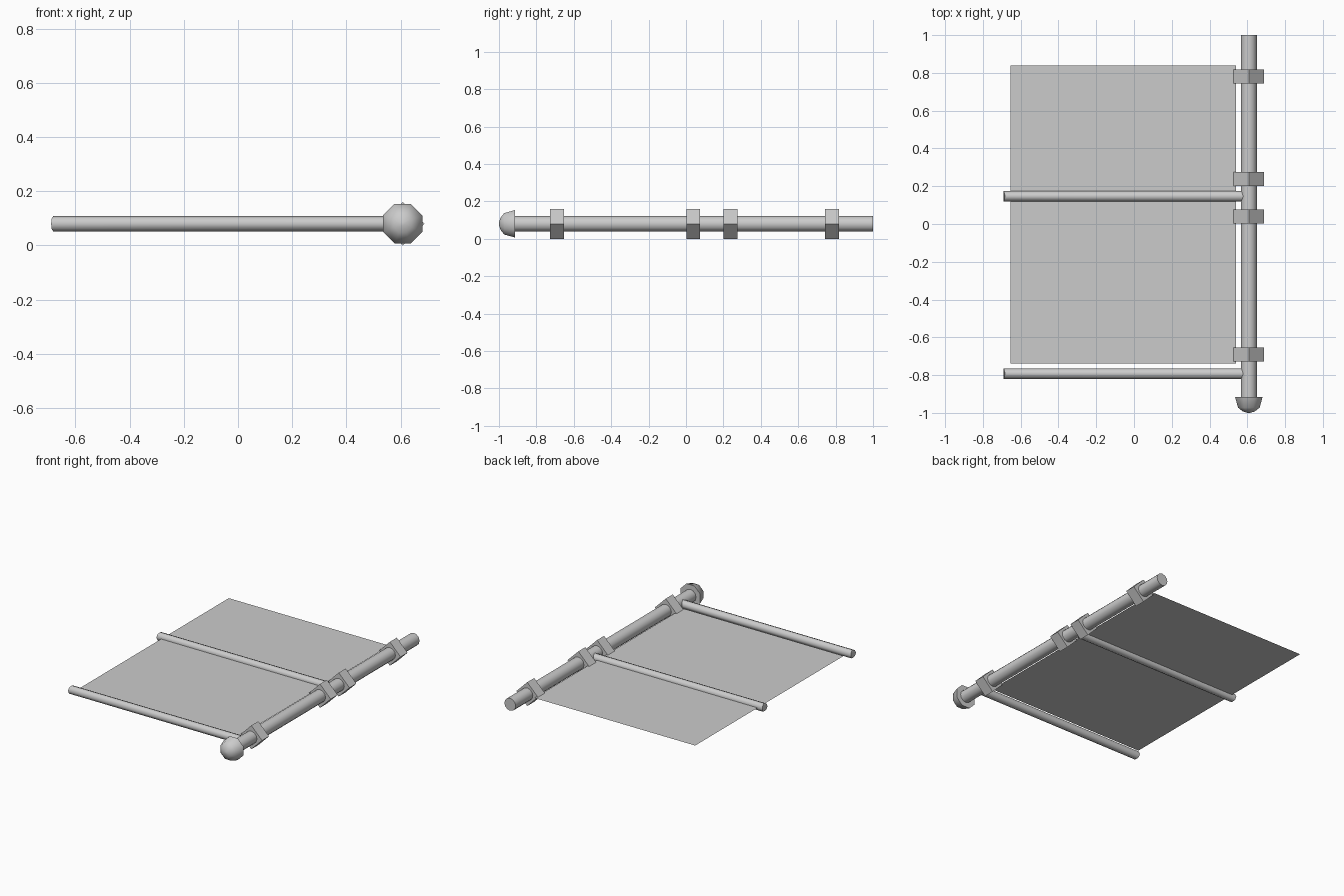
import bpy, bmesh, math
from mathutils import Vector

if "Cube" in bpy.data.objects:
    bpy.data.objects.remove(bpy.data.objects["Cube"])

POLE_X, MID_Z = 0.608, 0.08


def finish(name, bm, angle=None):
    bmesh.ops.recalc_face_normals(bm, faces=bm.faces)
    mesh = bpy.data.meshes.new(name)
    bm.to_mesh(mesh)
    bm.free()
    obj = bpy.data.objects.new(name, mesh)
    bpy.context.collection.objects.link(obj)
    if angle:
        bpy.ops.object.select_all(action='DESELECT')
        obj.select_set(True)
        bpy.context.view_layer.objects.active = obj
        bpy.ops.object.shade_smooth_by_angle(angle=math.radians(angle))
    return obj


def lathe_y(name, profile, sides, turn=0.0, angle=None):
    """Rings of (y, radius) around the pole axis, closed at both ends."""
    bm = bmesh.new()
    rings = []
    for y, r in profile:
        rings.append([bm.verts.new((POLE_X + r * math.cos(turn + math.tau * i / sides), y,
                                    MID_Z + r * math.sin(turn + math.tau * i / sides)))
                      for i in range(sides)])
    for a, b in zip(rings, rings[1:]):
        for i in range(sides):
            j = (i + 1) % sides
            bm.faces.new((a[i], a[j], b[j], b[i]))
    bm.faces.new(rings[0])
    bm.faces.new(rings[-1])
    return finish(name, bm, angle)


# Upright pole
lathe_y("pole", [(-0.95, 0.042), (1.0, 0.042)], 12, angle=50)

# Domed octagonal finial
lathe_y("pole_finial", [(-0.915, 0.079), (-0.972, 0.062), (-0.992, 0.035), (-1.0, 0.008)],
        8, turn=math.pi / 8, angle=50)

# Square collars, turned edge-on
for k, y in enumerate((-0.69, 0.039, 0.238, 0.781)):
    lathe_y(f"collar_{k + 1}", [(y - 0.037, 0.08), (y + 0.037, 0.08)], 4)

# Cross bars with slightly chevron-shaped ends
for name, y in (("lower_cross_bar", -0.792), ("upper_cross_bar", 0.147)):
    r, sides = 0.028, 8
    bm = bmesh.new()
    ends = []
    for x in (-0.69, 0.588):
        ring = []
        for i in range(sides):
            a = math.tau * i / sides
            dy, dz = r * math.cos(a), r * math.sin(a)
            ring.append(bm.verts.new((x + 0.008 * (1 - abs(dy) / r), y + dy, MID_Z + dz)))
        ends.append(ring)
    for i in range(sides):
        j = (i + 1) % sides
        bm.faces.new((ends[0][i], ends[0][j], ends[1][j], ends[1][i]))
    for ring in ends:
        bmesh.ops.triangle_fill(bm, use_beauty=True,
                                edges=[bm.edges.get((ring[i], ring[i - 1])) for i in range(sides)])
    finish(name, bm, 50)

# Thin cloth panel
bm = bmesh.new()
bm.faces.new([bm.verts.new(Vector((x, y, MID_Z))) for x, y in
              ((-0.655, -0.738), (0.54, -0.738), (0.54, 0.838), (-0.655, 0.838))])
panel = finish("cloth_panel", bm)
if panel.data.polygons[0].normal.z < 0:
    panel.data.flip_normals()
